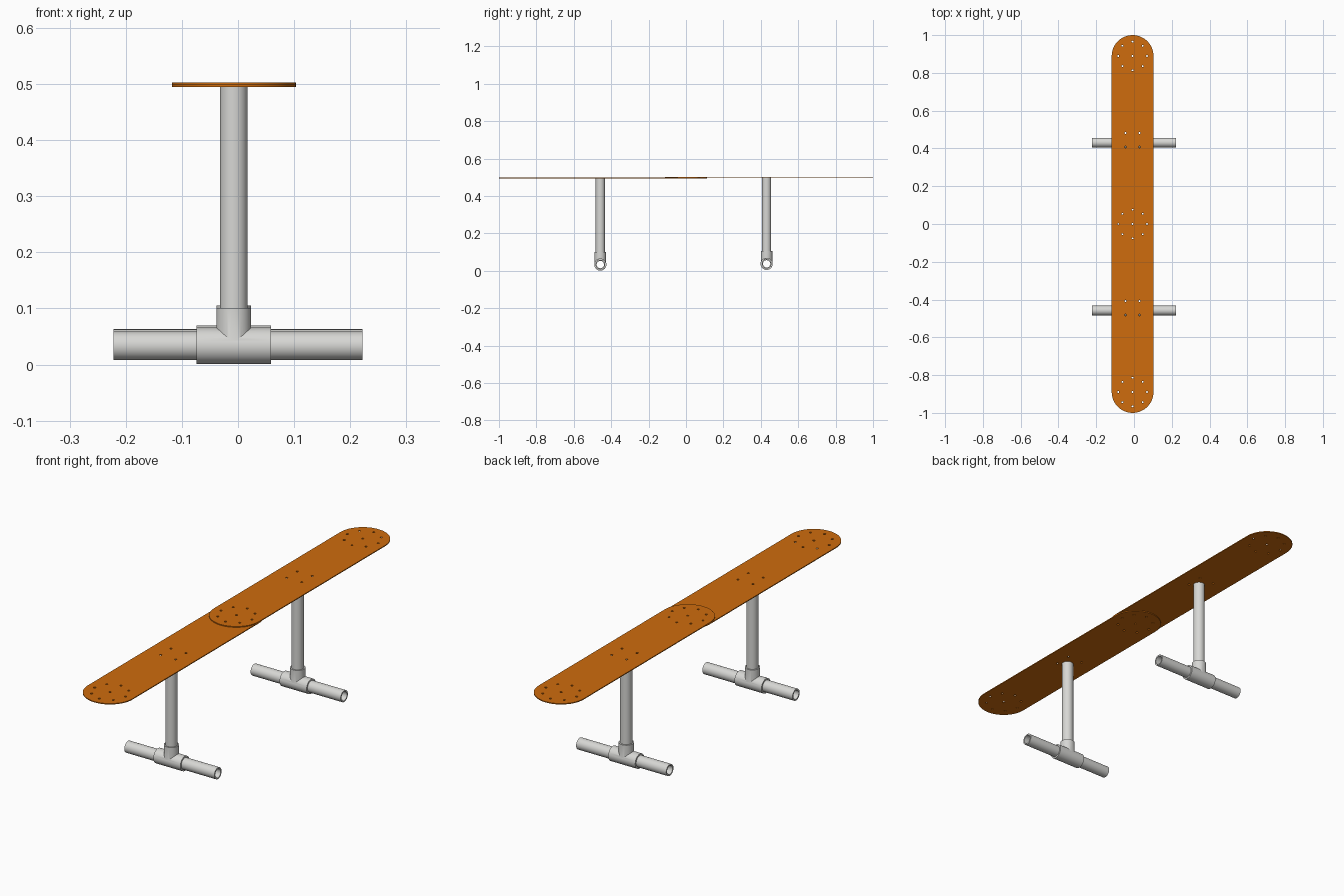
import bpy, bmesh, math
from mathutils import Matrix, Vector

if "Cube" in bpy.data.objects:
    bpy.data.objects.remove(bpy.data.objects["Cube"])

CX = -0.0075          # centre line of planks and legs
SEG = 48


def material(name, rgb):
    m = bpy.data.materials.new(name)
    m.diffuse_color = (*rgb, 1)
    m.use_nodes = True
    m.node_tree.nodes["Principled BSDF"].inputs["Base Color"].default_value = m.diffuse_color
    return m


ORANGE = material("orange board", (0.62, 0.15, 0.004))
GREY = material("pale grey pipe", (0.68, 0.68, 0.66))


def add(name, mesh, mat):
    ob = bpy.data.objects.new(name, mesh)
    bpy.context.collection.objects.link(ob)
    mesh.materials.clear()
    mesh.materials.append(mat)
    return ob


def smooth(ob):
    bpy.ops.object.select_all(action='DESELECT')
    ob.select_set(True)
    bpy.context.view_layer.objects.active = ob
    bpy.ops.object.shade_smooth_by_angle(angle=math.radians(30))


def cylinder(name, a, b, r, inner=None):
    """Cylinder from a to b; a hollow tube when inner is given."""
    a, b = Vector(a), Vector(b)
    axis = b - a
    bm = bmesh.new()
    profile = [(r, 0), (r, axis.length)]
    if inner:
        profile += [(inner, axis.length), (inner, 0)]
    rings = [[bm.verts.new((rad * math.cos(2 * math.pi * i / SEG),
                            rad * math.sin(2 * math.pi * i / SEG), z))
              for i in range(SEG)] for rad, z in profile]
    pairs = list(zip(rings, rings[1:] + rings[:1])) if inner else [(rings[0], rings[1])]
    for p, q in pairs:
        for i in range(SEG):
            j = (i + 1) % SEG
            bm.faces.new((p[i], p[j], q[j], q[i]))
    if not inner:
        bm.faces.new(rings[0][::-1])
        bm.faces.new(rings[1])
    bmesh.ops.recalc_face_normals(bm, faces=bm.faces)
    rot = axis.to_track_quat('Z', 'Y').to_matrix().to_4x4()
    bm.transform(Matrix.Translation(a) @ rot)
    mesh = bpy.data.meshes.new(name)
    bm.to_mesh(mesh)
    bm.free()
    return add(name, mesh, GREY)


def boolean(ob, cutter, op):
    mod = ob.modifiers.new("cut", 'BOOLEAN')
    mod.operation, mod.solver, mod.object = op, 'EXACT', cutter
    dg = bpy.context.evaluated_depsgraph_get()
    mesh = bpy.data.meshes.new_from_object(ob.evaluated_get(dg))
    ob.modifiers.clear()
    ob.data = mesh
    bpy.data.objects.remove(cutter)


def circle(x, y, r, n=12):
    return [(x + r * math.cos(2 * math.pi * i / n),
             y + r * math.sin(2 * math.pi * i / n)) for i in range(n)]


def plank(name, y, z):
    """Board with round ends and drilled bolt holes."""
    r, h = 0.1105, 0.445
    loops = [[(r * math.cos(math.pi * i / 32), s * h + r * math.sin(math.pi * i / 32))
              if s > 0 else
              (-r * math.cos(math.pi * i / 32), -h - r * math.sin(math.pi * i / 32))
              for s in (1, -1) for i in range(33)]]
    for e in (-h, h):
        loops.append(circle(0, e, 0.005))
        loops += [circle(px, py, 0.005) for px, py in circle(0, e, 0.076, 8)]
    loops += [circle(sx * 0.037, sy * 0.037, 0.005) for sx in (-1, 1) for sy in (-1, 1)]
    cu = bpy.data.curves.new(name, 'CURVE')
    cu.dimensions, cu.fill_mode, cu.extrude = '2D', 'BOTH', 0.002
    for pts in loops:
        sp = cu.splines.new('POLY')
        sp.points.add(len(pts) - 1)
        for p, (px, py) in zip(sp.points, pts):
            p.co = (px, py, 0, 1)
        sp.use_cyclic_u = True
    tmp = bpy.data.objects.new(name + "_outline", cu)
    bpy.context.collection.objects.link(tmp)
    dg = bpy.context.evaluated_depsgraph_get()
    mesh = bpy.data.meshes.new_from_object(tmp.evaluated_get(dg))
    bpy.data.objects.remove(tmp)
    mesh.transform(Matrix.Translation((CX, y, z)))
    bm = bmesh.new()
    bm.from_mesh(mesh)
    bmesh.ops.remove_doubles(bm, verts=bm.verts, dist=1e-5)
    bmesh.ops.recalc_face_normals(bm, faces=bm.faces)
    bm.to_mesh(mesh)
    bm.free()
    smooth(add(name, mesh, ORANGE))


def stand(tag, y, dz):
    """Upright pipe in a tee fitting with two foot pipes."""
    zc = 0.0335 + dz
    # tee fitting: sleeve and socket joined, then bored through
    tee = cylinder(tag + "_tee_fitting", (CX - 0.0665, y, zc), (CX + 0.0665, y, zc), 0.0325)
    boolean(tee, cylinder("socket", (CX, y, zc), (CX, y, 0.101 + dz), 0.031), 'UNION')
    boolean(tee, cylinder("bore", (-0.3, y, zc), (0.3, y, zc), 0.0258), 'DIFFERENCE')
    boolean(tee, cylinder("bore", (CX, y, zc), (CX, y, 0.2), 0.0252), 'DIFFERENCE')
    # foot pipes
    foot_l = cylinder(tag + "_foot_left", (-0.222, y, zc), (-0.035, y, zc), 0.0255, 0.0195)
    foot_r = cylinder(tag + "_foot_right", (0.02, y, zc), (0.222, y, zc), 0.0255, 0.0195)
    # upright leg
    leg = cylinder(tag + "_leg", (CX, y, 0.062 + dz), (CX, y, 0.495 + dz), 0.0247, 0.0195)
    for ob in (tee, foot_l, foot_r, leg):
        smooth(ob)


# two overlapping halves, the back one resting on the front one
for tag, sign, dz in (("front", -1, 0.0), ("back", 1, 0.004)):
    plank(tag + "_plank", sign * 0.4445, 0.497 + dz)
    stand(tag, sign * 0.4445 - 0.0135, dz)
